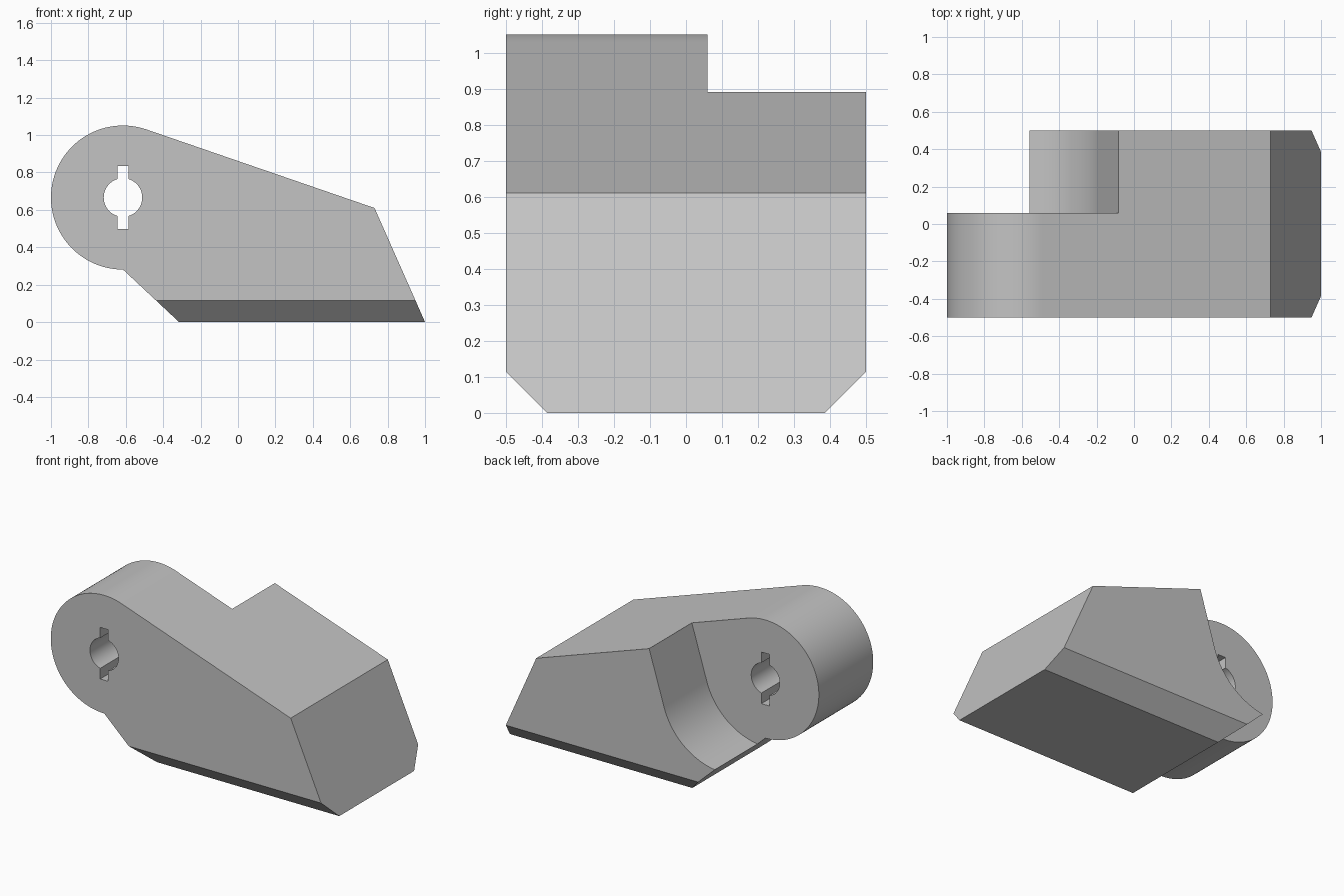
import bpy, bmesh, math

if "Cube" in bpy.data.objects:
    bpy.data.objects.remove(bpy.data.objects["Cube"], do_unlink=True)

PIVOT_X, PIVOT_Z = -0.615, 0.666
HALF_DEPTH = 0.5

grey = bpy.data.materials.new("plain grey")
grey.use_nodes = True
COLOUR = (0.55, 0.55, 0.55, 1)
grey.diffuse_color = COLOUR
grey.node_tree.nodes["Principled BSDF"].inputs["Base Color"].default_value = COLOUR


def arc(radius, start, end, steps):
    """Points on a circle around the pivot, angles in degrees."""
    angles = [math.radians(start + (end - start) * i / steps) for i in range(steps + 1)]
    return [(PIVOT_X + radius * math.cos(a), PIVOT_Z + radius * math.sin(a)) for a in angles]


def prism(name, outline, axis, start, end):
    """Extrude an outline along x or y."""
    bm = bmesh.new()
    if axis == "y":
        verts = [bm.verts.new((u, start, v)) for u, v in outline]
        shift = (0, end - start, 0)
    else:
        verts = [bm.verts.new((start, u, v)) for u, v in outline]
        shift = (end - start, 0, 0)
    face = bm.faces.new(verts)
    result = bmesh.ops.extrude_face_region(bm, geom=[face], use_keep_orig=True)
    moved = [g for g in result["geom"] if isinstance(g, bmesh.types.BMVert)]
    bmesh.ops.translate(bm, verts=moved, vec=shift)
    bmesh.ops.recalc_face_normals(bm, faces=bm.faces)
    mesh = bpy.data.meshes.new(name)
    bm.to_mesh(mesh)
    bm.free()
    mesh.materials.append(grey)
    obj = bpy.data.objects.new(name, mesh)
    bpy.context.collection.objects.link(obj)
    return obj


# Lever body: round boss running into a wedge-shaped foot
body_outline = arc(0.385, 71, 270, 72) + [(-0.315, 0), (1, 0), (0.73, 0.61)]
body = prism("lever_body", body_outline, "y", -HALF_DEPTH, HALF_DEPTH)

# Recess behind the boss: straight wall running tangentially into a hollow
hollow = arc(0.442, -17, -110, 40)
wall_x, wall_z = hollow[0]
lean = math.radians(73)
wall_top = (wall_x + 0.8 * math.cos(lean), wall_z + 0.8 * math.sin(lean))
recess_outline = hollow + [(-1.3, hollow[-1][1]), (-1.3, wall_top[1]), wall_top]
cutters = [prism("recess_cutter", recess_outline, "y", 0.06, 0.7)]

# Shaft hole with two opposite key slots
KEY_W, KEY_H = 0.029, 0.168
key_angle = math.degrees(math.acos(KEY_W / 0.103))
hole_outline = arc(0.103, -key_angle, key_angle, 20)
hole_outline += [(PIVOT_X + KEY_W, PIVOT_Z + KEY_H), (PIVOT_X - KEY_W, PIVOT_Z + KEY_H)]
hole_outline += arc(0.103, 180 - key_angle, 180 + key_angle, 20)
hole_outline += [(PIVOT_X - KEY_W, PIVOT_Z - KEY_H), (PIVOT_X + KEY_W, PIVOT_Z - KEY_H)]
cutters.append(prism("keyed_hole_cutter", hole_outline, "y", -0.7, 0.3))

# Chamfers along both lower edges
for side in (-1, 1):
    wedge = [(side * 0.285, -0.1), (side * 0.7, -0.1), (side * 0.7, 0.315)]
    cutters.append(prism("chamfer_cutter", wedge, "x", -1.2, 1.2))

bpy.ops.object.select_all(action="DESELECT")
bpy.context.view_layer.objects.active = body
body.select_set(True)
for cutter in cutters:
    cutter.hide_render = True
    mod = body.modifiers.new(cutter.name, "BOOLEAN")
    mod.operation = "DIFFERENCE"
    mod.solver = "EXACT"
    mod.object = cutter
    bpy.ops.object.modifier_apply(modifier=mod.name)
for cutter in cutters:
    bpy.data.objects.remove(cutter, do_unlink=True)

# Smooth round walls, crisp edges, even flat faces
bpy.ops.object.shade_smooth_by_angle(angle=math.radians(15))
weighted = body.modifiers.new("even_normals", "WEIGHTED_NORMAL")
weighted.keep_sharp = True
